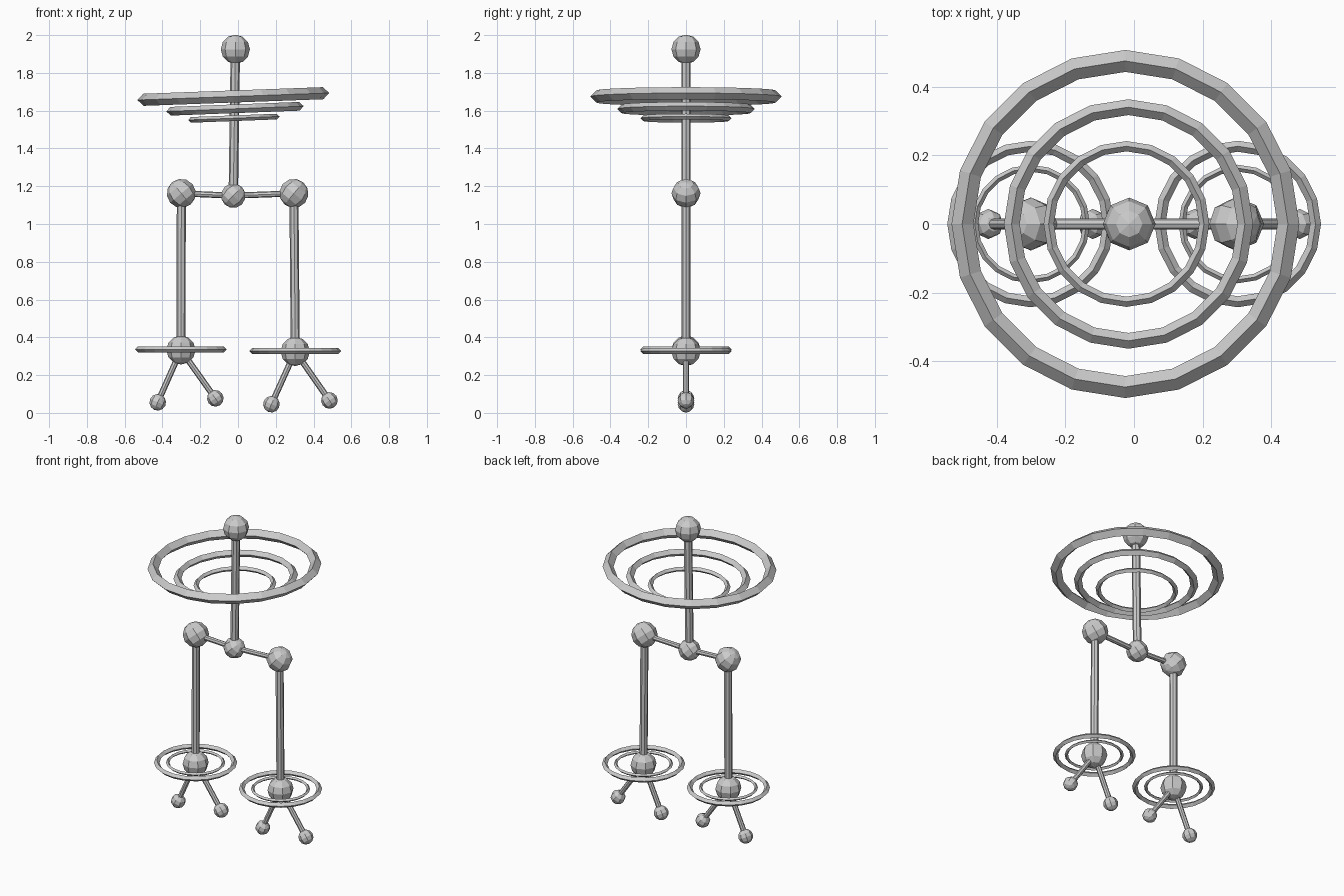
import bpy, math
from mathutils import Vector

if "Cube" in bpy.data.objects:
    bpy.data.objects.remove(bpy.data.objects["Cube"])

grey = bpy.data.materials.new("light grey")
grey.diffuse_color = (0.6, 0.6, 0.6, 1)
grey.use_nodes = True
grey.node_tree.nodes["Principled BSDF"].inputs["Base Color"].default_value = grey.diffuse_color


def finish(name):
    ob = bpy.context.object
    ob.name = name
    ob.data.materials.append(grey)
    return ob


def ball(name, x, z, r, tilt=0):
    bpy.ops.mesh.primitive_uv_sphere_add(segments=8, ring_count=6, radius=r,
                                         location=(x, 0, z),
                                         rotation=(0, math.radians(tilt), 0))
    return finish(name)


def rod(name, a, b, r):
    a, b = Vector((a[0], 0, a[1])), Vector((b[0], 0, b[1]))
    d = b - a
    bpy.ops.mesh.primitive_cylinder_add(vertices=8, radius=r, depth=d.length,
                                        location=(a + b) / 2,
                                        rotation=d.to_track_quat('Z', 'Y').to_euler())
    return finish(name)


def ring(name, x, z, outer, r, tilt=0, sides=20):
    bpy.ops.mesh.primitive_torus_add(major_segments=sides, minor_segments=4,
                                     major_radius=outer - r, minor_radius=r,
                                     location=(x, 0, z),
                                     rotation=(0, math.radians(-tilt), 0))
    return finish(name)


# central mast with head and hub
hub, head = (-0.025, 1.15), (-0.014, 1.925)
rod("mast", hub, head, 0.025)
ball("head_ball", *head, 0.077)
ball("hub_ball", *hub, 0.065, 45)

# tilted rings around the mast
ring("large_ring", -0.025, 1.675, 0.508, 0.032, 2.1)
ring("middle_ring", -0.016, 1.61, 0.364, 0.023, 2.2)
ring("small_ring", -0.022, 1.56, 0.242, 0.015, 2.2)

# two sides: hip, leg, ankle, rings and toes
sides = [
    ("left", (-0.30, 1.162), (-0.302, 0.333), 0.336, [(-0.425, 0.056), (-0.12, 0.077)], -40),
    ("right", (0.296, 1.162), (0.303, 0.325), 0.328, [(0.177, 0.046), (0.484, 0.066)], 40),
]
for side, hip, ankle, zr, toes, tilt in sides:
    rod(side + "_hip_bar", hub, hip, 0.016)
    ball(side + "_hip_ball", *hip, 0.077, tilt)
    rod(side + "_leg", hip, ankle, 0.024)
    ball(side + "_ankle_ball", *ankle, 0.077)
    ring(side + "_outer_ring", ankle[0], zr, 0.243, 0.016)
    ring(side + "_inner_ring", ankle[0], zr, 0.173, 0.01)
    for i, toe in enumerate(toes):
        rod(f"{side}_toe_bar_{i}", ankle, toe, 0.016)
        ang = math.degrees(math.atan2(ankle[0] - toe[0], ankle[1] - toe[1]))
        ball(f"{side}_toe_ball_{i}", *toe, 0.044, ang)
